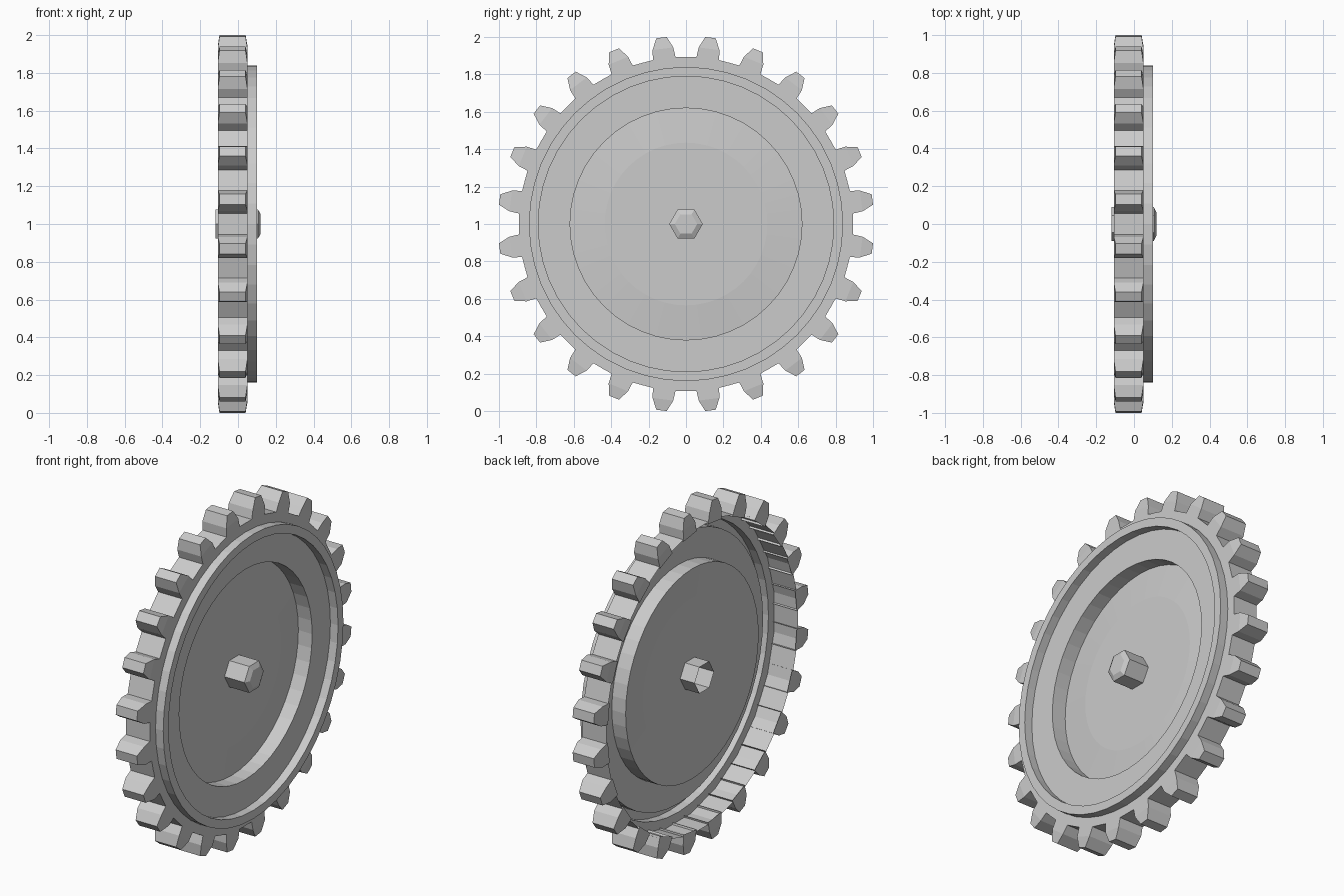
import bpy, bmesh, math
from mathutils import Matrix

if "Cube" in bpy.data.objects:
    bpy.data.objects.remove(bpy.data.objects["Cube"], do_unlink=True)

grey = bpy.data.materials.new("light_grey")
grey.use_nodes = True
colour = (0.6, 0.6, 0.6, 1)
grey.diffuse_color = colour
grey.node_tree.nodes["Principled BSDF"].inputs["Base Color"].default_value = colour

TEETH = 24
PITCH = math.tau / TEETH
BACK, FACE = -0.107, 0.05


def finish(name, bm):
    """Turn a bmesh into an object lifted onto the ground."""
    bmesh.ops.translate(bm, verts=bm.verts, vec=(0, 0, 1))
    mesh = bpy.data.meshes.new(name)
    bm.to_mesh(mesh)
    bm.free()
    mesh.materials.append(grey)
    obj = bpy.data.objects.new(name, mesh)
    bpy.context.collection.objects.link(obj)
    return obj


def lathe(name, profile, sides, start=0.0):
    """Spin (x, radius) points about the x axis; radius 0 closes the end."""
    bm = bmesh.new()
    rings = []
    for x, r in profile:
        count = sides if r else 1
        rings.append([bm.verts.new((x, r * math.cos(start + math.tau * i / sides),
                                    r * math.sin(start + math.tau * i / sides)))
                      for i in range(count)])
    for a, b in zip(rings, rings[1:]):
        for i in range(sides):
            j = (i + 1) % sides
            if len(b) == 1:
                bm.faces.new((a[i], a[j], b[0]))
            else:
                bm.faces.new((a[i], a[j], b[j], b[i]))
    return finish(name, bm)


# Pressed disc: raised lip, flat ring, sunken pan with a shallow cone
lathe("pressed_disc", [(FACE, 0.893), (FACE, 0.84), (0.10, 0.84), (0.10, 0.79),
                       (FACE, 0.79), (FACE, 0.62), (-0.04, 0.62),
                       (-0.025, 0.435), (-0.025, 0)], 48)

# Thin rim, open at the back, with one flat between each pair of teeth
lathe("rim", [(BACK, 0.9), (FACE, 0.9), (FACE, 0.885)], TEETH, PITCH / 2)

# Hexagonal axle, open at the back and bevelled at the outer end
lathe("axle", [(-0.12, 0.09), (0.105, 0.09), (0.12, 0.06), (0.12, 0)], 6)

# Teeth: wide shoulders narrowing to a bevelled tip
# Each level: radius, half width, back x, front x
levels = [(0.88, 0.062, BACK, FACE), (0.945, 0.056, BACK, FACE),
          (1.005, 0.028, -0.098, 0.04)]
bm = bmesh.new()
for k in range(TEETH):
    turn = Matrix.Rotation((k + 0.5) * PITCH, 4, 'X')
    loops = [[bm.verts.new(turn @ p.to_3d()) for p in
              (Matrix(((x0, -w, r), (x1, -w, r), (x1, w, r), (x0, w, r))))]
             for r, w, x0, x1 in levels]
    for a, b in zip(loops, loops[1:]):
        for i in range(4):
            j = (i + 1) % 4
            bm.faces.new((a[i], a[j], b[j], b[i]))
    bm.faces.new(loops[-1])
bmesh.ops.recalc_face_normals(bm, faces=bm.faces)
finish("teeth", bm)
